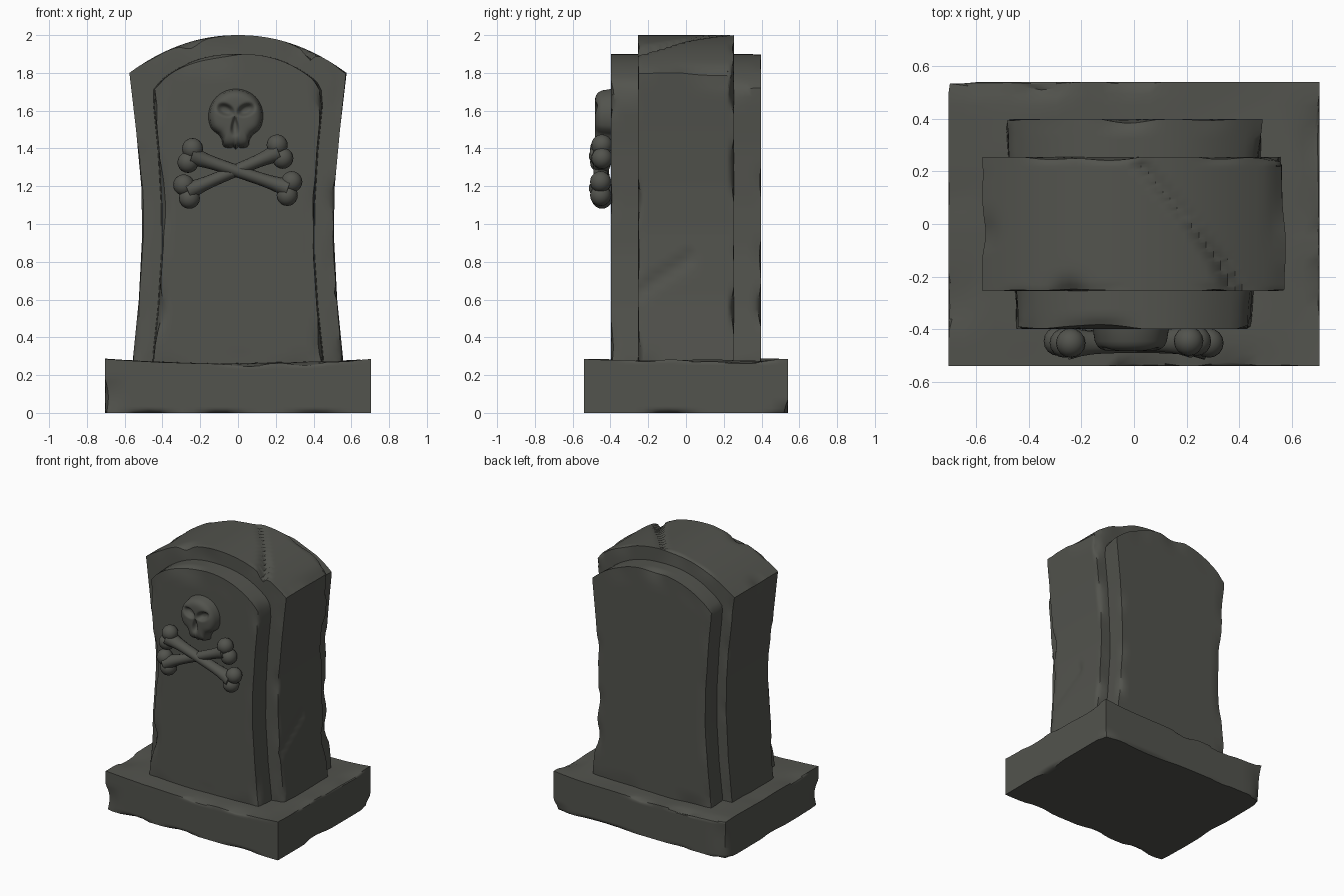
import bpy, bmesh, math
from mathutils import Vector, noise

if "Cube" in bpy.data.objects:
    bpy.data.objects.remove(bpy.data.objects["Cube"])

stone = bpy.data.materials.new("dark_grey_stone")
stone.diffuse_color = (0.085, 0.087, 0.075, 1)
stone.use_nodes = True
stone.node_tree.nodes["Principled BSDF"].inputs["Base Color"].default_value = stone.diffuse_color


def finish(bm, name, angle=40):
    bmesh.ops.recalc_face_normals(bm, faces=bm.faces)
    me = bpy.data.meshes.new(name)
    bm.to_mesh(me)
    bm.free()
    ob = bpy.data.objects.new(name, me)
    bpy.context.collection.objects.link(ob)
    me.materials.append(stone)
    bpy.ops.object.select_all(action='DESELECT')
    ob.select_set(True)
    bpy.context.view_layer.objects.active = ob
    bpy.ops.object.shade_smooth_by_angle(angle=math.radians(angle))
    return ob


def lerp(table, t):
    for (a, va), (b, vb) in zip(table, table[1:]):
        if t <= b:
            k = max(0, (t - a) / (b - a))
            return va + (vb - va) * k
    return table[-1][1]


def seg_dist(p, a, b):
    p, a, b = Vector(p), Vector(a), Vector(b)
    k = max(0, min(1, (p - a).dot(b - a) / (b - a).length_squared))
    return (p - a - (b - a) * k).length


def warped_block(name, cuts, shape, wear):
    """Subdivided cube, shaped by a function, with worn edges."""
    bm = bmesh.new()
    bmesh.ops.create_cube(bm, size=2)
    bmesh.ops.subdivide_edges(bm, edges=bm.edges[:], cuts=cuts, use_grid_fill=True)
    for v in bm.verts:
        c = v.co.copy()
        p = Vector(shape(*c))
        edge = sorted(abs(k) for k in c)[1]
        chip = max(0, noise.noise(p * 4.5)) * wear * max(0, (edge - 0.88) / 0.12)
        for i in range(3):
            if abs(c[i]) > 0.88 and not (i == 2 and c[2] < 0):
                p[i] -= math.copysign(chip, c[i])
        v.co = p
    return finish(bm, name)


# Plinth with a slightly uneven top
def plinth(u, v, s):
    top = 0.285 - 0.025 * (1 - u * u) + 0.008 * noise.noise((u * 2, v * 2, 3))
    return (u * 0.705, v * 0.54, 0 if s < -0.999 else top * (s + 1) / 2)


warped_block("plinth", 23, plinth, 0.05)

# Wide core slab with a crack over the crown and one on the right side
OUTER = [(0.25, 0.56), (0.6, 0.525), (0.95, 0.507), (1.2, 0.512), (1.5, 0.54), (1.8, 0.575)]
INNER = [(0.25, 0.462), (0.55, 0.43), (0.85, 0.41), (1.1, 0.412), (1.4, 0.43), (1.7, 0.46)]
CRACK = [(0.03, 0.22), (0.2, 0.02), (0.32, -0.14), (0.38, -0.26)]


def core(u, v, s):
    top = 2.0 - 0.2 * abs(u) ** 2.1
    z = 0.22 + (s + 1) / 2 * (top - 0.22)
    x, y = u * lerp(OUTER, z), v * 0.255
    if s > 0.9:
        d = min(seg_dist((x, y), a, b) for a, b in zip(CRACK, CRACK[1:]))
        wide = 0.014 + 0.05 * max(0, -y)
        z -= (0.02 + 0.12 * max(0, -y)) * math.exp(-(d / wide) ** 2) * (s - 0.9) * 10
        d = math.hypot(x + 0.25, y + 0.26)
        z -= 0.03 * math.exp(-(d / 0.05) ** 2)
    if u > 0.95:
        d = seg_dist((y, z), (-0.25, 0.64), (0.02, 0.82))
        x -= 0.014 * math.exp(-(d / 0.03) ** 2)
    return (x, y, z)


warped_block("core_slab", 41, core, 0.03)


# Narrower panel standing proud at front and back
def panel(u, v, s):
    top = 1.9 - 0.18 * abs(u) ** 2.4
    z = 0.22 + (s + 1) / 2 * (top - 0.22)
    w = lerp(INNER, z) + 0.02 * (v + 0.4)
    return (u * w, v * 0.398, z)


warped_block("raised_panel", 31, panel, 0.03)

# Crossed bones: tapered shaft with two knobs at each end
def ball(bm, centre, r):
    geo = bmesh.ops.create_uvsphere(bm, u_segments=16, v_segments=10, radius=r)
    bmesh.ops.translate(bm, verts=geo["verts"], vec=centre)


def bone(name, x0, z0, x1, z1, y):
    bm = bmesh.new()
    a, b = Vector((x0, y, z0)), Vector((x1, y, z1))
    d = (b - a).normalized()
    side = Vector((-d.z, 0, d.x))
    rings = []
    for i in range(13):
        t = i / 12
        r = 0.033 + 0.02 * abs(2 * t - 1) ** 4
        c = a.lerp(b, t)
        rings.append([bm.verts.new(c + side * r * math.cos(q) + Vector((0, 1.2 * r * math.sin(q), 0)))
                      for q in (k * math.tau / 14 for k in range(14))])
    for r0, r1 in zip(rings, rings[1:]):
        for k in range(14):
            bm.faces.new((r0[k], r0[k - 1], r1[k - 1], r1[k]))
    bm.faces.new(rings[0])
    bm.faces.new(rings[-1])
    for end, out in ((a, -d), (b, d)):
        for sgn in (-1, 1):
            ball(bm, end + side * sgn * 0.038 + out * 0.008, 0.056)
    finish(bm, name, 60)


bone("bone_falling", -0.245, 1.36, 0.265, 1.19, -0.452)
bone("bone_rising", -0.265, 1.175, 0.215, 1.38, -0.445)

# Skull relief: polar dome with sunken eyes and nose
OUTLINE = [(0, 0.145), (45, 0.147), (90, 0.145), (180, 0.145), (205, 0.145), (228, 0.132),
           (240, 0.145), (247, 0.175), (262, 0.172), (266, 0.16), (270, 0.175), (274, 0.16),
           (278, 0.172), (293, 0.175), (300, 0.145), (312, 0.132), (335, 0.145), (360, 0.145)]


def dent(x, z, cx, cz, w, h, tilt=0):
    dx, dz = x - cx, z - cz - tilt * (x - cx)
    return math.exp(-((dx / w) ** 2 + (dz / h) ** 2) ** 2)


bm = bmesh.new()
N, R = 72, 18
rows = []
for j in range(1, R + 1):
    t = j / R
    row = []
    for i in range(N):
        deg = i * 360 / N
        r = t * lerp(OUTLINE, deg)
        x, z = r * math.cos(math.radians(deg)), r * math.sin(math.radians(deg))
        h = 0.088 * (1 - t ** 7) ** 0.5
        h -= 0.035 * dent(x, z, -0.055, 0.035, 0.04, 0.028, -0.25)
        h -= 0.035 * dent(x, z, 0.055, 0.035, 0.04, 0.028, 0.25)
        h -= 0.03 * dent(x, z, -0.005, -0.05, 0.012 + 0.15 * max(0, -z - 0.02), 0.045)
        row.append(bm.verts.new((x - 0.012, -0.395 - max(h, 0), z + 1.57)))
    rows.append(row)
mid = bm.verts.new((-0.012, -0.483, 1.57))
for i in range(N):
    bm.faces.new((mid, rows[0][i - 1], rows[0][i]))
    for r0, r1 in zip(rows, rows[1:]):
        bm.faces.new((r0[i - 1], r1[i - 1], r1[i], r0[i]))
bm.faces.new(rows[-1])
finish(bm, "skull", 60)
